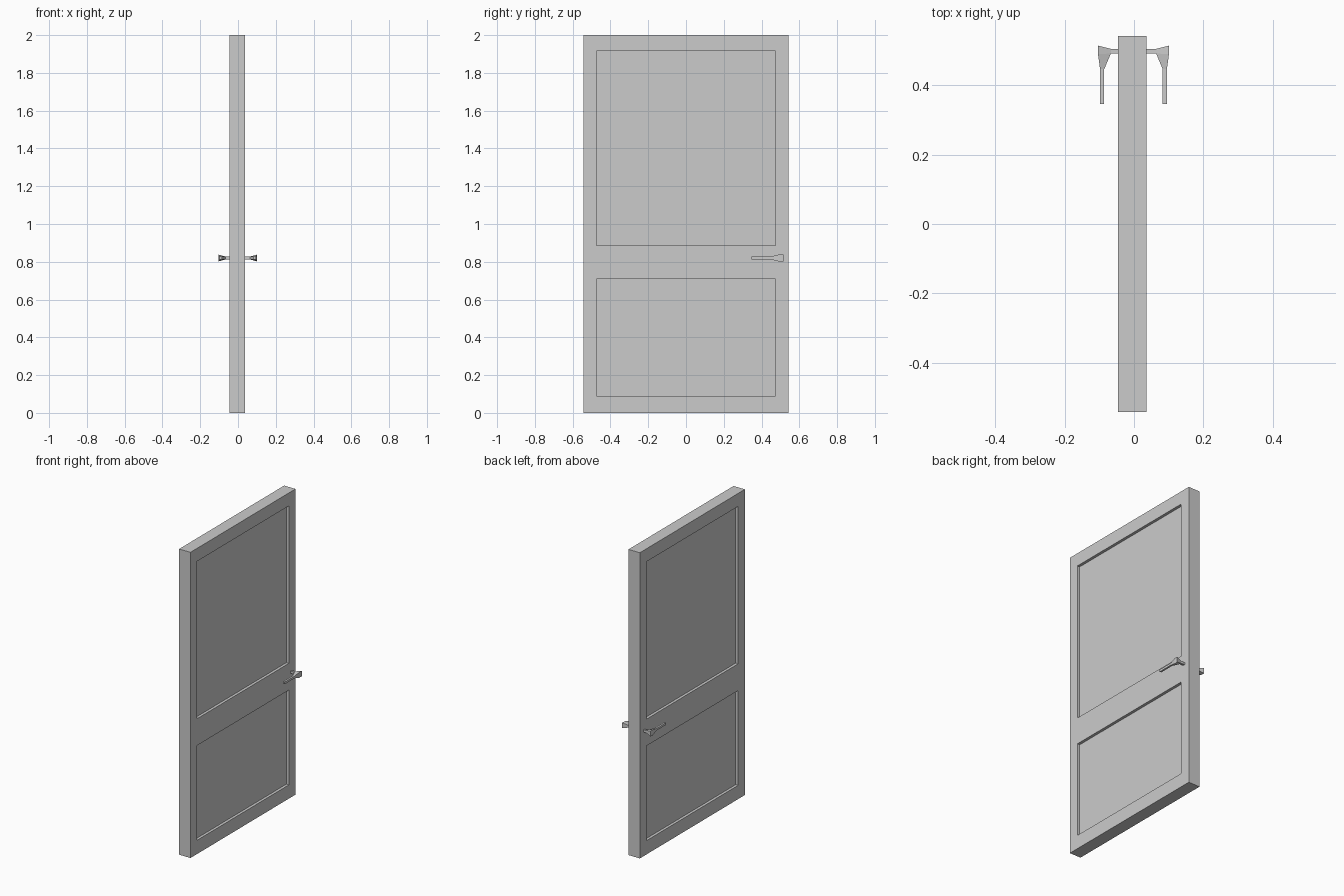
import bpy, bmesh
from mathutils import Vector

if "Cube" in bpy.data.objects:
    bpy.data.objects.remove(bpy.data.objects["Cube"])

X0, X1 = -0.046, 0.036          # slab faces
HALF_W, HEIGHT = 0.543, 2.0
PANEL_Y = 0.474
PANELS = [(0.09, 0.71), (0.885, 1.915)]
DEPTH = 0.018


def finish(bm, name):
    bmesh.ops.recalc_face_normals(bm, faces=bm.faces)
    me = bpy.data.meshes.new(name)
    bm.to_mesh(me)
    bm.free()
    ob = bpy.data.objects.new(name, me)
    bpy.context.collection.objects.link(ob)
    return ob


# Door slab: box cut along the panel lines, panels pushed in on both sides
bm = bmesh.new()
bmesh.ops.create_cube(bm, size=1)
for v in bm.verts:
    v.co = Vector(((X0 + X1) / 2 + v.co.x * (X1 - X0),
                   v.co.y * 2 * HALF_W, (v.co.z + 0.5) * HEIGHT))
cuts = [((0, y, 0), (0, 1, 0)) for y in (-PANEL_Y, PANEL_Y)]
cuts += [((0, 0, z), (0, 0, 1)) for pair in PANELS for z in pair]
for co, no in cuts:
    bmesh.ops.bisect_plane(bm, geom=bm.verts[:] + bm.edges[:] + bm.faces[:],
                           plane_co=co, plane_no=no)


def is_panel(f):
    c = f.calc_center_median()
    return (abs(f.normal.x) > 0.9 and abs(c.y) < PANEL_Y
            and any(a < c.z < b for a, b in PANELS))


bm.normal_update()
panels = [f for f in bm.faces if is_panel(f)]
shifts = [-f.normal.copy() * DEPTH for f in panels]
for f, shift in zip(panels, shifts):
    new = bmesh.ops.extrude_discrete_faces(bm, faces=[f])["faces"][0]
    bmesh.ops.translate(bm, verts=new.verts, vec=shift)
finish(bm, "door_slab")

# Lever handle outline seen from above: x, y, half height
OUTLINE = [(0.034, 0.492, 0.007), (0.034, 0.506, 0.007),
           (0.064, 0.492, 0.008), (0.064, 0.506, 0.008),
           (0.101, 0.491, 0.018), (0.101, 0.515, 0.018),
           (0.083, 0.447, 0.007), (0.095, 0.447, 0.007),
           (0.083, 0.347, 0.007), (0.095, 0.347, 0.007)]
QUADS = [(0, 2, 3, 1), (2, 4, 5, 3), (2, 6, 7, 4), (6, 8, 9, 7)]
RIM = [0, 2, 6, 8, 9, 7, 4, 5, 3, 1]


def handle(name, side):
    bm = bmesh.new()
    mid_x, z = -0.0015, 0.82
    top, low = ([bm.verts.new((mid_x + side * (x - mid_x), y, z + s * h))
                 for x, y, h in OUTLINE] for s in (1, -1))
    for q in QUADS:
        bm.faces.new([top[i] for i in q])
        bm.faces.new([low[i] for i in reversed(q)])
    for a, b in zip(RIM, RIM[1:] + RIM[:1]):
        bm.faces.new((top[a], top[b], low[b], low[a]))
    finish(bm, name)


handle("handle_right", 1)
handle("handle_left", -1)
